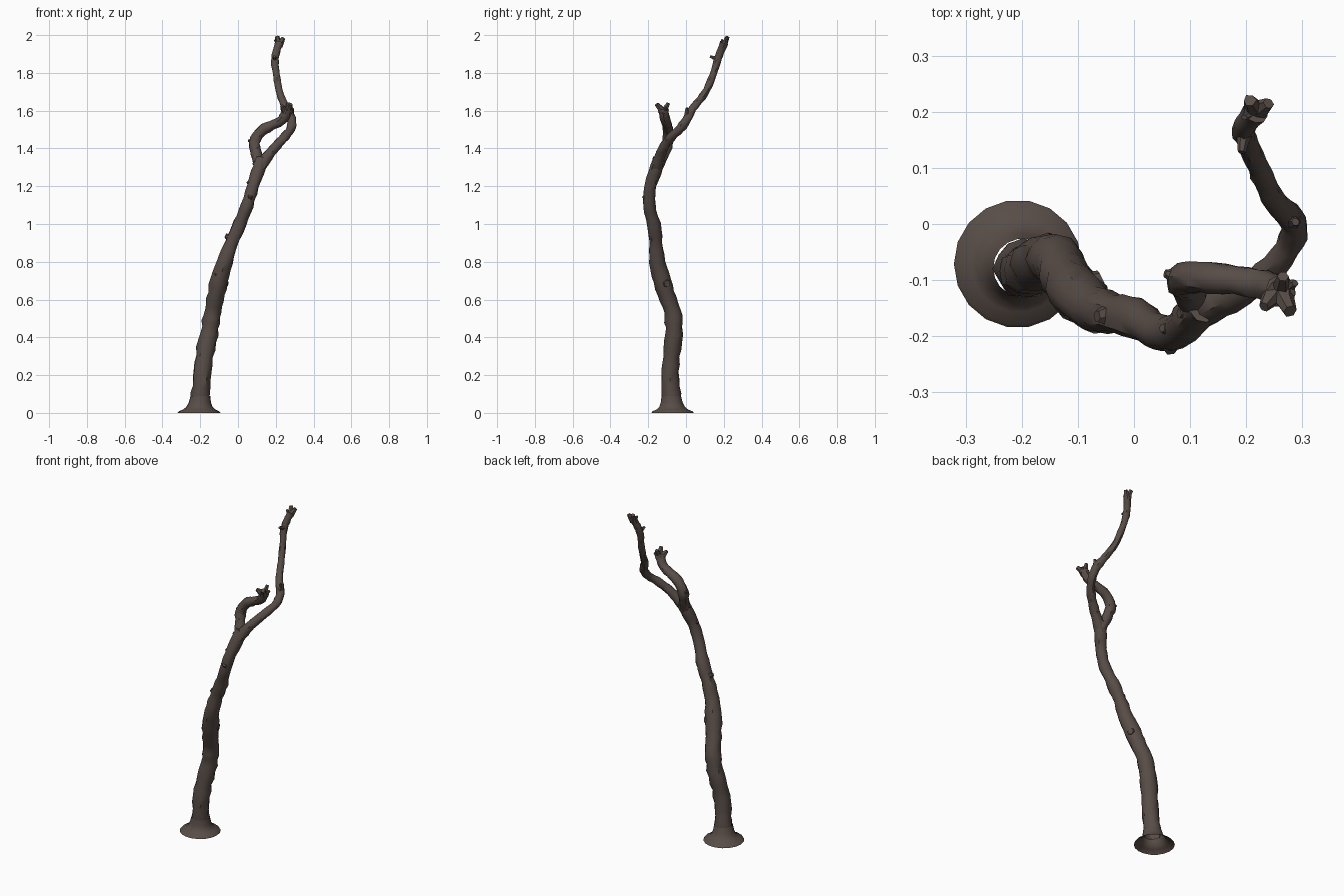
import bpy, bmesh, math, random
from mathutils import Vector

random.seed(7)

bark = bpy.data.materials.new("dark brown bark")
bark.diffuse_color = (0.098, 0.074, 0.063, 1)


def finish(bm, name):
    me = bpy.data.meshes.new(name)
    bmesh.ops.recalc_face_normals(bm, faces=bm.faces[:])
    bm.to_mesh(me)
    bm.free()
    ob = bpy.data.objects.new(name, me)
    bpy.context.collection.objects.link(ob)
    me.materials.append(bark)
    bpy.ops.object.select_all(action='DESELECT')
    ob.select_set(True)
    bpy.context.view_layer.objects.active = ob
    bpy.ops.object.shade_smooth_by_angle(angle=math.radians(40))
    return ob


def smooth_path(pts, sub):
    """Catmull-Rom through (x, y, z, radius) points"""
    p = [Vector(q) for q in pts]
    p = [2 * p[0] - p[1]] + p + [2 * p[-1] - p[-2]]
    out = []
    for i in range(1, len(p) - 2):
        a, b, c, d = p[i - 1:i + 3]
        for k in range(sub):
            t = k / sub
            out.append(0.5 * (2 * b + (c - a) * t + (2 * a - 5 * b + 4 * c - d) * t * t
                              + (3 * b - a - 3 * c + d) * t ** 3))
    return out + [p[-2]]


def limb(bm, pts, sides=10, sub=3, rough=0.08, cap_start=False):
    """Knobbly tapered tube swept along the path, closed at its end"""
    path = smooth_path(pts, sub)
    pos = [q.to_3d() for q in path]
    u = Vector((1, 0, 0))
    rings = []
    n = len(path)
    for i in range(n):
        t = (pos[min(i + 1, n - 1)] - pos[max(i - 1, 0)]).normalized()
        u = u - t * u.dot(t)
        if u.length < 0.05:
            u = t.orthogonal()
        u.normalize()
        v = t.cross(u)
        swell = 1 + random.uniform(-rough, rough) * 0.7
        ring = []
        for k in range(sides):
            a = math.tau * k / sides
            r = path[i].w * swell * (1 + random.uniform(-rough, rough))
            ring.append(bm.verts.new(pos[i] + r * (u * math.cos(a) + v * math.sin(a))))
        rings.append(ring)
    for a, b in zip(rings, rings[1:]):
        for k in range(sides):
            j = (k + 1) % sides
            bm.faces.new((a[k], a[j], b[j], b[k]))
    bm.faces.new(rings[-1])
    if cap_start:
        bm.faces.new(rings[0][::-1])


def spurs(name, items):
    """Short broken stubs: base, tip, base radius, tip radius"""
    bm = bmesh.new()
    for a, b, r0, r1 in items:
        limb(bm, [(*a, r0), (*b, r1)], sides=6, sub=2, rough=0.12, cap_start=True)
    finish(bm, name)


# flared root skirt, open underneath
bm = bmesh.new()
skirt = [(0.0, 0.114), (0.008, 0.108), (0.018, 0.085), (0.032, 0.069), (0.055, 0.059), (0.09, 0.052)]
rings = []
for z, r in skirt:
    rings.append([bm.verts.new((-0.207 + 0.09 * z + r * math.cos(math.tau * k / 18),
                                -0.071 - 0.08 * z + r * math.sin(math.tau * k / 18), z))
                  for k in range(18)])
for a, b in zip(rings, rings[1:]):
    for k in range(18):
        j = (k + 1) % 18
        bm.faces.new((a[k], a[j], b[j], b[k]))
finish(bm, "root_flare")

# main trunk
bm = bmesh.new()
limb(bm, [(-0.2, -0.077, 0.06, 0.051), (-0.192, -0.084, 0.18, 0.047), (-0.178, -0.077, 0.3, 0.047),
          (-0.153, -0.063, 0.42, 0.047), (-0.138, -0.067, 0.51, 0.046), (-0.122, -0.095, 0.6, 0.043),
          (-0.1, -0.125, 0.7, 0.046), (-0.07, -0.152, 0.8, 0.04), (-0.035, -0.16, 0.9, 0.036),
          (0.01, -0.172, 1.0, 0.036), (0.048, -0.195, 1.1, 0.033), (0.08, -0.188, 1.2, 0.032),
          (0.112, -0.157, 1.3, 0.036), (0.125, -0.142, 1.345, 0.032)], sides=12)
finish(bm, "trunk")

# short front branch
bm = bmesh.new()
limb(bm, [(0.115, -0.15, 1.3, 0.03), (0.097, -0.118, 1.37, 0.029), (0.087, -0.097, 1.43, 0.03),
          (0.12, -0.094, 1.488, 0.029), (0.18, -0.1, 1.522, 0.026), (0.23, -0.108, 1.548, 0.026),
          (0.257, -0.118, 1.59, 0.028), (0.262, -0.122, 1.61, 0.027)])
finish(bm, "short_branch")

# long rear branch
bm = bmesh.new()
limb(bm, [(0.108, -0.16, 1.29, 0.032), (0.158, -0.138, 1.36, 0.028), (0.205, -0.112, 1.415, 0.025),
          (0.25, -0.075, 1.465, 0.024), (0.28, -0.03, 1.505, 0.024), (0.284, 0.005, 1.555, 0.024),
          (0.255, 0.035, 1.61, 0.022), (0.233, 0.075, 1.66, 0.02), (0.218, 0.11, 1.71, 0.019),
          (0.203, 0.143, 1.79, 0.019), (0.195, 0.165, 1.86, 0.02), (0.203, 0.182, 1.91, 0.02),
          (0.218, 0.202, 1.96, 0.022)])
finish(bm, "long_branch")

# broken twig crowns at both branch ends
spurs("short_branch_stubs", [
    ((0.26, -0.12, 1.59), (0.278, -0.155, 1.635), 0.025, 0.012),
    ((0.255, -0.12, 1.59), (0.232, -0.148, 1.625), 0.022, 0.01),
    ((0.26, -0.12, 1.59), (0.265, -0.093, 1.64), 0.022, 0.01),
    ((0.262, -0.12, 1.58), (0.287, -0.105, 1.615), 0.018, 0.007)])
spurs("long_branch_stubs", [
    ((0.217, 0.2, 1.945), (0.206, 0.22, 1.992), 0.02, 0.012),
    ((0.217, 0.2, 1.945), (0.24, 0.215, 1.985), 0.02, 0.01),
    ((0.215, 0.2, 1.945), (0.196, 0.19, 1.975), 0.014, 0.006),
    ((0.198, 0.17, 1.87), (0.192, 0.128, 1.888), 0.016, 0.007)])

# knots along the bark
spurs("bark_knots", [
    ((-0.1, -0.12, 0.69), (-0.057, -0.1, 0.685), 0.034, 0.018),
    ((-0.1, -0.12, 0.7), (-0.115, -0.165, 0.74), 0.03, 0.012),
    ((0.09, -0.097, 1.43), (0.055, -0.088, 1.442), 0.02, 0.008),
    ((0.28, 0.005, 1.55), (0.288, 0.004, 1.615), 0.018, 0.007),
    ((0.08, -0.19, 1.2), (0.05, -0.185, 1.225), 0.02, 0.008),
    ((0.06, -0.19, 1.12), (0.066, -0.225, 1.15), 0.024, 0.012),
    ((0.12, -0.155, 1.3), (0.08, -0.16, 1.325), 0.022, 0.008),
    ((-0.03, -0.16, 0.92), (-0.066, -0.165, 0.94), 0.026, 0.012)])
